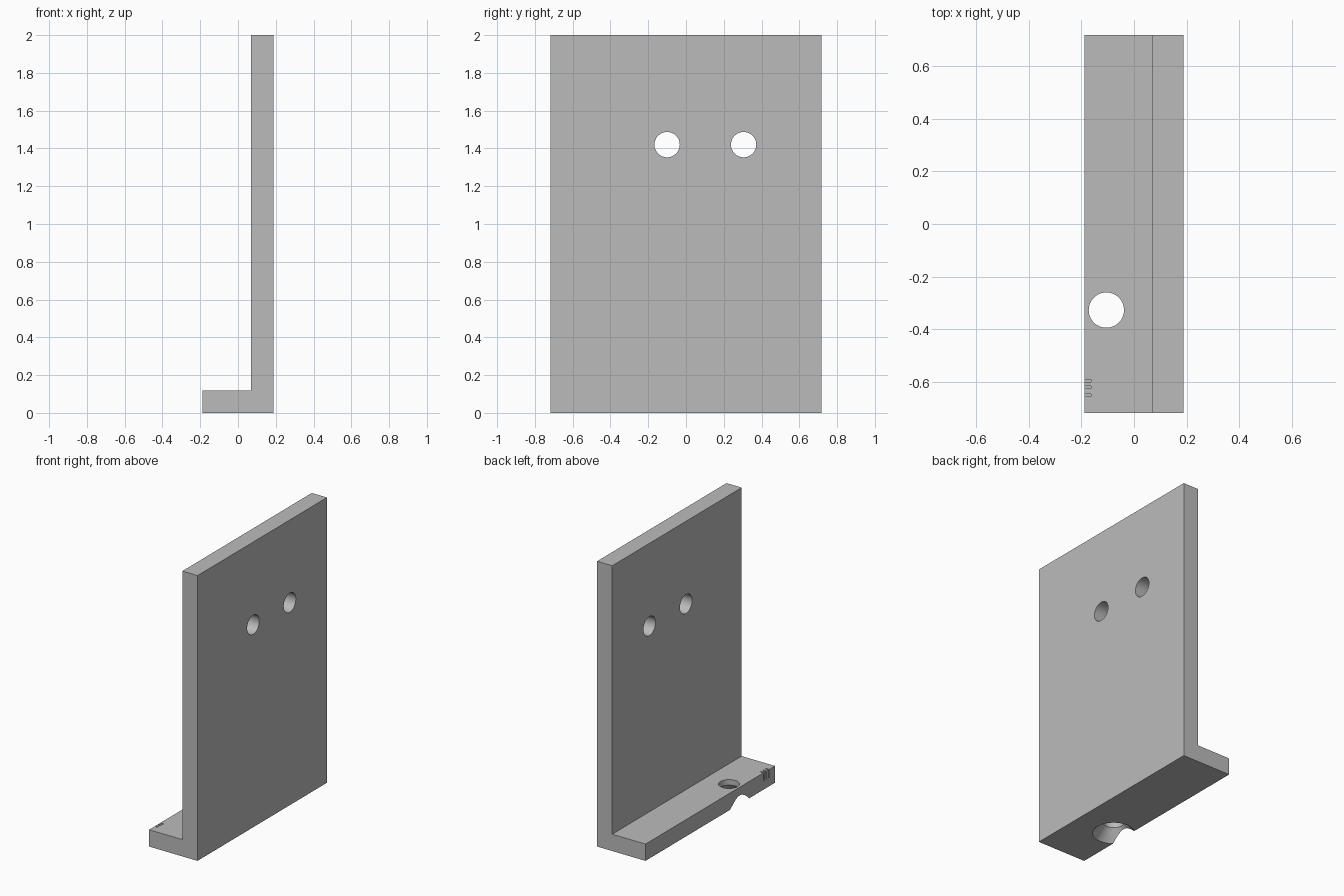
import bpy
import bmesh
from math import pi
from mathutils import Matrix, Vector

cube = bpy.data.objects.get("Cube")
if cube:
    bpy.data.objects.remove(cube, do_unlink=True)

HALF_X, HALF_Y, HEIGHT = 0.188, 0.717, 2.0
THICK = 0.118
HOLE_R = 0.067

grey = bpy.data.materials.new("plain grey")
grey.use_nodes = True
colour = (0.5, 0.5, 0.5, 1)
grey.diffuse_color = colour
grey.node_tree.nodes["Principled BSDF"].inputs["Base Color"].default_value = colour


def make_object(name, bm):
    bmesh.ops.recalc_face_normals(bm, faces=bm.faces)
    mesh = bpy.data.meshes.new(name)
    bm.to_mesh(mesh)
    bm.free()
    mesh.materials.append(grey)
    obj = bpy.data.objects.new(name, mesh)
    bpy.context.collection.objects.link(obj)
    return obj


def frustum(name, centre, r_low, r_high, depth, axis="Z"):
    bm = bmesh.new()
    turn = Matrix.Rotation(pi / 2, 4, "Y") if axis == "X" else Matrix()
    bmesh.ops.create_cone(bm, cap_ends=True, segments=64, radius1=r_low,
                          radius2=r_high, depth=depth,
                          matrix=Matrix.Translation(centre) @ turn)
    return make_object(name, bm)


def box(name, low, high):
    low, high = Vector(low), Vector(high)
    bm = bmesh.new()
    bmesh.ops.create_cube(bm, size=1, matrix=Matrix.Translation((low + high) / 2)
                          @ Matrix.Diagonal((high - low).to_4d()))
    return make_object(name, bm)


# L-shaped bracket extruded along its length
inner = HALF_X - THICK
profile = [(-HALF_X, 0), (HALF_X, 0), (HALF_X, HEIGHT),
           (inner, HEIGHT), (inner, THICK), (-HALF_X, THICK)]
bm = bmesh.new()
face = bm.faces.new([bm.verts.new((x, -HALF_Y, z)) for x, z in profile])
side = bmesh.ops.extrude_face_region(bm, geom=[face])["geom"]
bmesh.ops.translate(bm, vec=(0, 2 * HALF_Y, 0),
                    verts=[v for v in side if isinstance(v, bmesh.types.BMVert)])
bracket = make_object("bracket", bm)

# Two holes through the upright plate
cutters = [frustum("plate_hole_cutter", (HALF_X - THICK / 2, y, 1.42),
                   HOLE_R, HOLE_R, 0.3, "X") for y in (-0.1, 0.305)]

# Foot hole with a countersink that opens through the long edge
foot = (-0.105, -0.327)
sink, extra = 0.079, 0.02
flare = HOLE_R * (1 + extra / sink)
cutters.append(frustum("foot_hole_cutter", (*foot, THICK / 2), HOLE_R, HOLE_R, 0.3))
cutters.append(frustum("countersink_cutter", (*foot, (sink - extra) / 2),
                       HOLE_R + flare, HOLE_R, sink + extra))

# Three small plain notches at the corner of the foot
for y in (-0.595, -0.62, -0.65):
    cutters.append(box("notch_cutter", (-HALF_X - 0.02, y - 0.005, 0.06),
                       (-HALF_X + 0.025, y + 0.005, THICK + 0.02)))

# Cut and bake, then drop the cutters
for cutter in cutters:
    mod = bracket.modifiers.new(cutter.name, "BOOLEAN")
    mod.operation = "DIFFERENCE"
    mod.solver = "EXACT"
    mod.object = cutter
bpy.context.view_layer.update()
baked = bpy.data.meshes.new_from_object(
    bracket.evaluated_get(bpy.context.evaluated_depsgraph_get()))
bracket.modifiers.clear()
bracket.data = baked
for cutter in cutters:
    bpy.data.objects.remove(cutter, do_unlink=True)

# Smooth hole walls, sharp edges elsewhere
bpy.ops.object.select_all(action="DESELECT")
bpy.context.view_layer.objects.active = bracket
bracket.select_set(True)
bpy.ops.object.shade_smooth_by_angle(angle=pi / 6)
